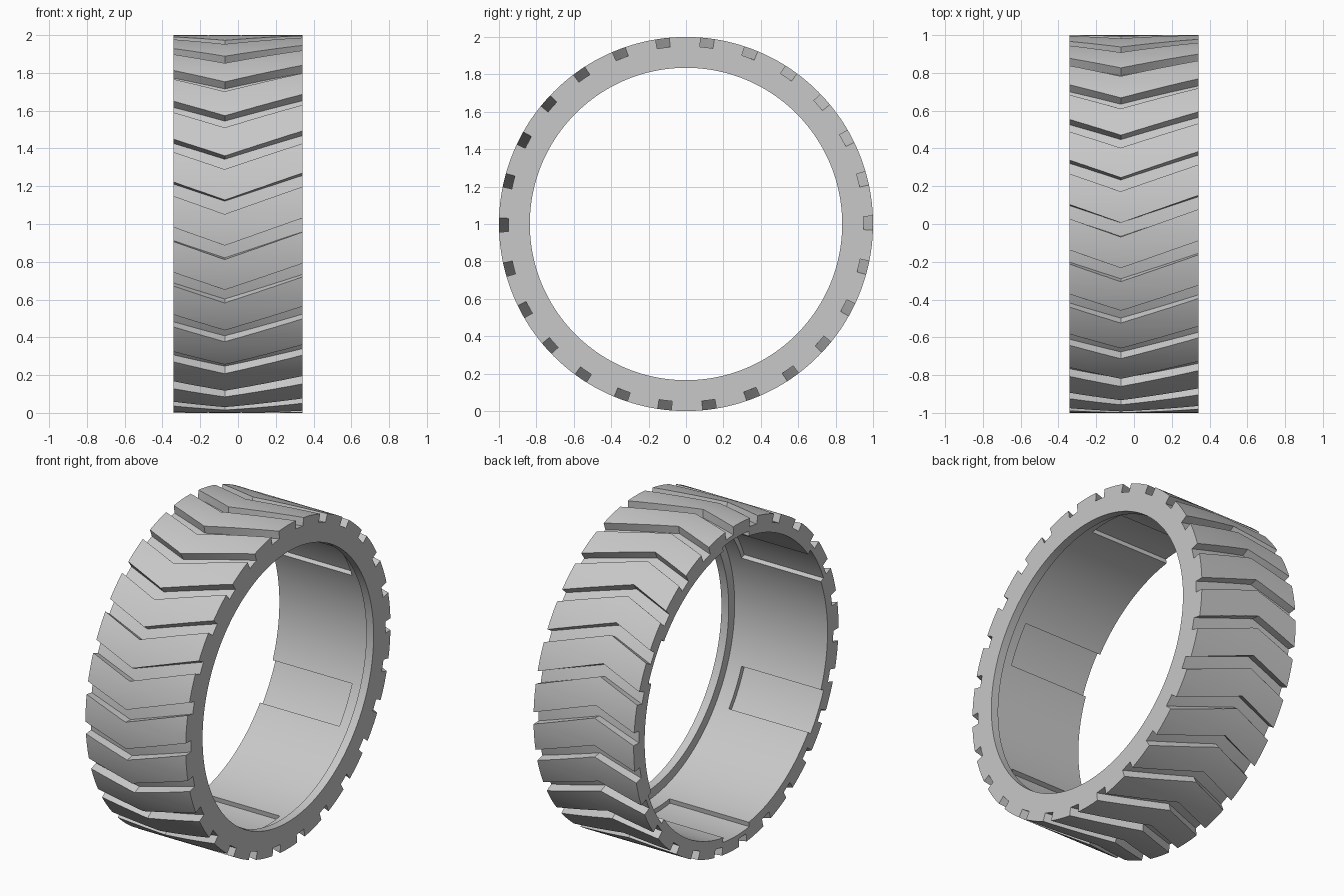
import bpy, bmesh
from math import sin, cos, radians, tau

cube = bpy.data.objects.get("Cube")
if cube:
    bpy.data.objects.remove(cube)

HALF = 0.3425        # half width of the tyre
OUTER, WALL, LIP = 1.0, 0.893, 0.835
APEX_X, APEX_TWIST = -0.07, 8.4
GROOVES, POCKETS, SEGMENTS = 26, 6, 208

grey = bpy.data.materials.new("light_grey")
grey.use_nodes = True
colour = (0.58, 0.58, 0.58, 1)
grey.diffuse_color = colour
grey.node_tree.nodes["Principled BSDF"].inputs["Base Color"].default_value = colour


def polar(x, radius, angle):
    return (x, radius * cos(angle), 1 + radius * sin(angle))


def make_object(name, bm):
    bmesh.ops.recalc_face_normals(bm, faces=bm.faces)
    mesh = bpy.data.meshes.new(name)
    bm.to_mesh(mesh)
    bm.free()
    mesh.materials.append(grey)
    obj = bpy.data.objects.new(name, mesh)
    bpy.context.collection.objects.link(obj)
    return obj


def lathe(name, profile):
    """Revolve a closed (x, radius) profile around the axle."""
    bm = bmesh.new()
    rings = [[bm.verts.new(polar(x, r, tau * i / SEGMENTS)) for x, r in profile]
             for i in range(SEGMENTS)]
    n = len(profile)
    for i in range(SEGMENTS):
        a, b = rings[i], rings[(i + 1) % SEGMENTS]
        for j in range(n):
            k = (j + 1) % n
            bm.faces.new((a[j], a[k], b[k], b[j]))
    return make_object(name, bm)


def add_block(bm, stations, half_angle, inner, outer, columns):
    """Closed curved block swept through (x, angle in degrees) stations."""
    loops = []
    for x, centre in stations:
        steps = [radians(centre + half_angle * (2 * c / columns - 1))
                 for c in range(columns + 1)]
        loops.append([bm.verts.new(polar(x, inner, t)) for t in steps]
                     + [bm.verts.new(polar(x, outer, t)) for t in reversed(steps)])
    n = len(loops[0])
    for a, b in zip(loops, loops[1:]):
        for j in range(n):
            k = (j + 1) % n
            bm.faces.new((a[j], a[k], b[k], b[j]))
    bm.faces.new(loops[0])
    bm.faces.new(loops[-1])


def cut(target, cutter):
    cutter.hide_render = True
    mod = target.modifiers.new("cut", 'BOOLEAN')
    mod.operation = 'DIFFERENCE'
    mod.solver = 'EXACT'
    mod.object = cutter
    bpy.ops.object.select_all(action='DESELECT')
    bpy.context.view_layer.objects.active = target
    target.select_set(True)
    bpy.ops.object.modifier_apply(modifier=mod.name)
    bpy.data.objects.remove(cutter)


# Ring with a retaining lip on one side
lip_x = HALF - 0.05
tyre = lathe("tyre", [(-HALF, OUTER), (HALF, OUTER), (HALF, LIP),
                      (lip_x, LIP), (lip_x, WALL), (-HALF, WALL)])

# Chevron tread grooves, with the point off centre
xs = [-HALF - 0.02 + (APEX_X + HALF + 0.02) * i / 4 for i in range(5)]
xs += [APEX_X + (HALF + 0.02 - APEX_X) * i / 5 for i in range(1, 6)]
slope = APEX_TWIST / (HALF - APEX_X)
bm = bmesh.new()
for g in range(GROOVES):
    start = 0.3 + 360 * g / GROOVES
    path = [(x, start + APEX_TWIST - slope * abs(x - APEX_X)) for x in xs]
    add_block(bm, path, 2.15, 0.95, 1.05, 2)
cut(tyre, make_object("groove_cutter", bm))

# Shallow pockets around the inner wall, open on the other side
bm = bmesh.new()
for p in range(POCKETS):
    angle = 30 + 360 * p / POCKETS
    add_block(bm, [(-HALF - 0.05, angle), (0.2, angle)], 8, 0.86, 0.922, 10)
cut(tyre, make_object("pocket_cutter", bm))

bpy.ops.object.select_all(action='DESELECT')
bpy.context.view_layer.objects.active = tyre
tyre.select_set(True)
bpy.ops.object.shade_smooth_by_angle(angle=radians(25))
